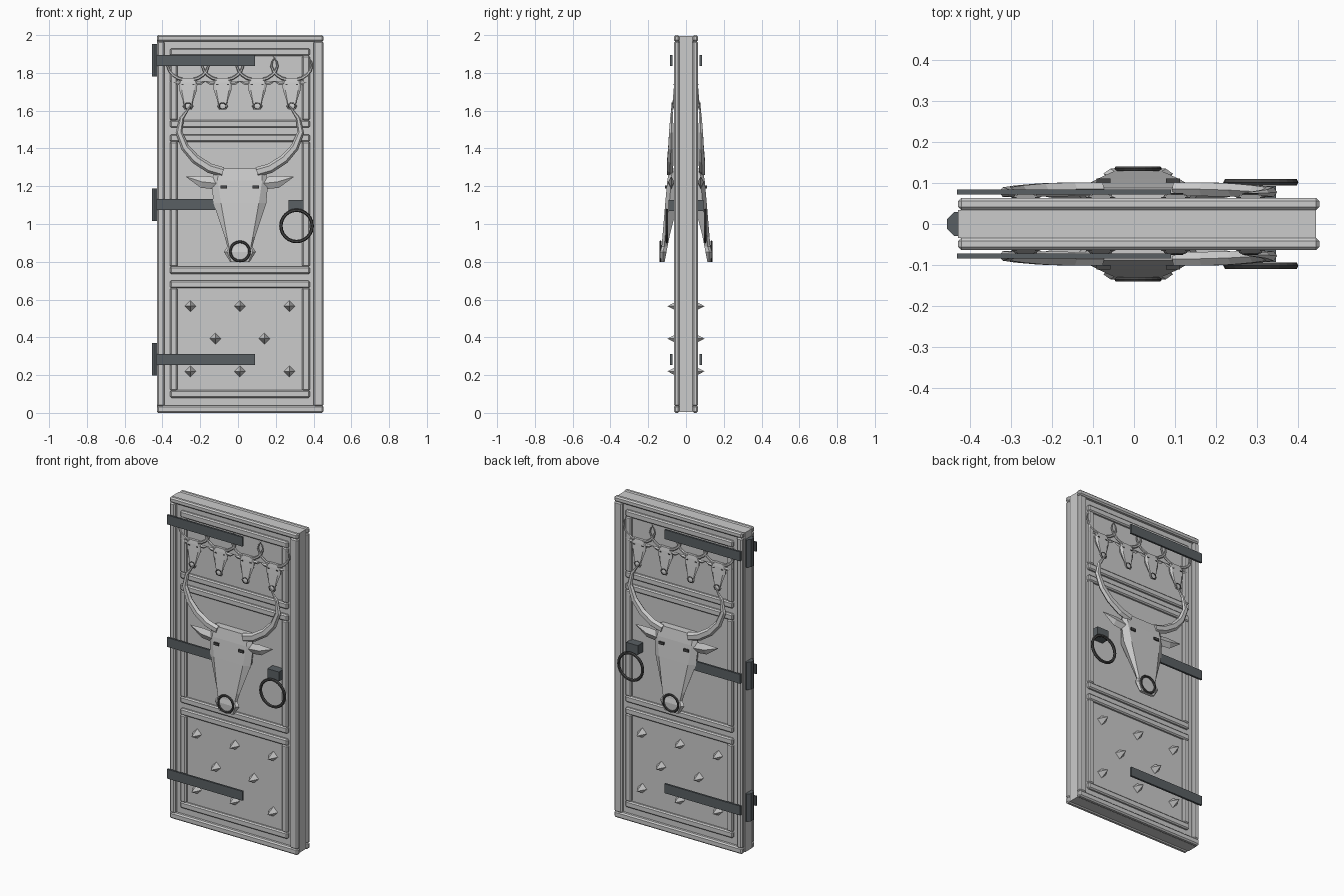
import bpy, bmesh
from math import sin, cos, pi
from mathutils import Vector

if "Cube" in bpy.data.objects:
    bpy.data.objects.remove(bpy.data.objects["Cube"])

def mat(name, c):
    m = bpy.data.materials.new(name)
    m.diffuse_color = (*c, 1)
    m.use_nodes = True
    m.node_tree.nodes["Principled BSDF"].inputs["Base Color"].default_value = m.diffuse_color
    return m
IRON = mat("iron", (0.10, 0.115, 0.125))
DARK = mat("dark_ring", (0.06, 0.06, 0.06))
CX = 0.01       # centre line of the leaf
BASE = 0.04     # panel surface distance from y = 0

def finish(name, bm, material=None, bevel=0, both=True):
    bmesh.ops.recalc_face_normals(bm, faces=bm.faces)
    me = bpy.data.meshes.new(name)
    bm.to_mesh(me)
    bm.free()
    ob = bpy.data.objects.new(name, me)
    bpy.context.collection.objects.link(ob)
    if material:
        me.materials.append(material)
    if bevel:
        b = ob.modifiers.new("bevel", 'BEVEL')
        b.width, b.segments = bevel, 1
    if both:        # same part on the back face
        m = ob.modifiers.new("mirror", 'MIRROR')
        m.use_axis = (False, True, False)
    return ob

def box(bm, x0, x1, y0, y1, z0, z1):
    vs = bmesh.ops.create_cube(bm, size=1)["verts"]
    for v in vs:
        v.co = Vector(((x0 + x1) / 2 + v.co.x * (x1 - x0),
                       (y0 + y1) / 2 + v.co.y * (y1 - y0),
                       (z0 + z1) / 2 + v.co.z * (z1 - z0)))

def loft(bm, rings, closed=False):
    rv = [[bm.verts.new(p) for p in r] for r in rings]
    n = len(rv[0])
    pairs = list(zip(rv, rv[1:])) + ([(rv[-1], rv[0])] if closed else [])
    for a, b in pairs:
        for i in range(n):
            j = (i + 1) % n
            bm.faces.new((a[i], a[j], b[j], b[i]))
    if not closed:
        bm.faces.new(rv[0])
        bm.faces.new(rv[-1])

def tube(bm, pts, radii, sides=6, closed=False, flat=1.0):
    """Sweep a polygon along a path lying roughly in the xz plane."""
    pts = [Vector(p) for p in pts]
    n, rings = len(pts), []
    for i, p in enumerate(pts):
        a = pts[i - 1] if (closed or i) else p
        b = pts[(i + 1) % n] if (closed or i < n - 1) else p
        side = (b - a).normalized().cross(Vector((0, 1, 0))).normalized()
        rings.append([p + radii[i] * (side * cos(2 * pi * k / sides)
                      + Vector((0, flat, 0)) * sin(2 * pi * k / sides)) for k in range(sides)])
    loft(bm, rings, closed)

def ring(bm, c, R, r, seg=24, sides=6):
    tube(bm, [(c[0] + R * cos(2 * pi * i / seg), c[1], c[2] + R * sin(2 * pi * i / seg))
              for i in range(seg)], [r] * seg, sides, True)

# Door slab and recessed panel surface
bm = bmesh.new()
box(bm, -0.43, 0.445, -0.034, 0.034, 0.005, 1.995)
finish("door_core", bm, both=False)
bm = bmesh.new()
box(bm, -0.40, 0.42, -BASE, -0.03, 0.03, 1.97)
finish("door_panel", bm)

# Outer frame bars
bm = bmesh.new()
for x0, x1 in ((-0.43, -0.39), (0.40, 0.453)):
    box(bm, x0, x1, -0.064, -0.034, 0.035, 1.968)
for z0, z1 in ((0.0, 0.04), (1.966, 2.0)):
    box(bm, -0.43, 0.453, -0.064, -0.034, z0, z1)
finish("outer_frame", bm, bevel=0.008)

# Moulding around each of the three panels
bm = bmesh.new()
for z0, z1 in ((0.08, 0.70), (0.735, 1.475), (1.51, 1.93)):
    for x0, x1 in ((-0.36, -0.32), (0.34, 0.38)):
        box(bm, x0, x1, -0.058, -0.034, z0 + 0.038, z1 - 0.038)
    for a, b in ((z0, z0 + 0.04), (z1 - 0.04, z1)):
        box(bm, -0.36, 0.38, -0.058, -0.034, a, b)
finish("panel_moulding", bm, bevel=0.007)

# Pyramid studs in the lower panel
bm = bmesh.new()
for x, z in [(CX + s * 0.262, h) for s in (-1, 0, 1) for h in (0.22, 0.565)] + [(-0.12, 0.393), (0.14, 0.393)]:
    y = -BASE
    tip = bm.verts.new((x, -0.098, z))
    b = [bm.verts.new((x + 0.03 * dx, y, z + 0.03 * dz)) for dx, dz in ((1, 0), (0, 1), (-1, 0), (0, -1))]
    for i in range(4):
        bm.faces.new((b[i], b[(i + 1) % 4], tip))
    bm.faces.new(b)
finish("studs", bm)

# Hinge straps and knuckles
bm, kn = bmesh.new(), bmesh.new()
for z in (0.283, 1.103, 1.866):
    box(bm, -0.432, 0.09, -0.084, -0.072, z - 0.029, z + 0.029)
    loft(kn, [[(-0.427 + 0.032 * cos(pi / 8 + k * pi / 4), 0.032 * sin(pi / 8 + k * pi / 4), z + dz)
               for k in range(8)] for dz in (-0.086, 0.086)])
finish("hinge_straps", bm, IRON)
finish("hinge_knuckles", kn, IRON, both=False)

# Pull ring and its bracket
bm = bmesh.new()
box(bm, 0.267, 0.347, -0.093, -0.035, 1.07, 1.128)
finish("handle_bracket", bm, IRON)
bm = bmesh.new()
ring(bm, (0.31, -0.102, 0.99), 0.083, 0.009)
finish("handle_ring", bm, DARK)

# Bull heads: z below crown, then (half width, depth) at back, cheek and front
SECTIONS = [
    (0.0,    .115, .00, .130, .030, .115, .045),
    (-.065,  .125, .00, .150, .035, .118, .056),
    (-.185,  .120, .00, .140, .045, .100, .067),
    (-.365,  .065, .045, .080, .068, .068, .082),
    (-.415,  .050, .055, .066, .072, .058, .086),
    (-.442,  .065, .060, .085, .080, .068, .092),
    (-.495,  .040, .070, .052, .080, .045, .090)]
HORN = [(.09, .042, -.02), (.16, .042, .00), (.235, .040, .048), (.29, .037, .11),
        (.322, .035, .19), (.308, .033, .265), (.255, .031, .34)]
HORN_R = [.026, .026, .025, .022, .018, .012, .002]
EAR = [(.12, .035, -.08), (.20, .035, -.072), (.285, .035, -.045)]

def bull(name, x, z, s):
    def P(w, d, h):
        return Vector((x + s * w, -BASE - 0.003 - s * d, z + s * h))
    bm = bmesh.new()
    loft(bm, [[P(-wb, db, h), P(-wm, dm, h), P(-wf, df, h), P(wf, df, h), P(wm, dm, h), P(wb, db, h)]
              for h, wb, db, wm, dm, wf, df in SECTIONS])
    finish(name + "_head", bm)
    bm, ey = bmesh.new(), bmesh.new()
    for m in (-1, 1):
        tube(bm, [P(m * w, d, h) for w, d, h in HORN], [s * r for r in HORN_R], 6, flat=0.75)
        tube(bm, [P(m * w, d, h) for w, d, h in EAR], [s * r for r in (.032, .032, .001)], 4, flat=0.5)
        e = P(m * .085, .062, -.10)
        box(ey, e.x - .017 * s, e.x + .017 * s, e.y - .006 * s, e.y + .01 * s, e.z - .008 * s, e.z + .008 * s)
    finish(name + "_horns_and_ears", bm)
    finish(name + "_eyes", ey, DARK)
    bm = bmesh.new()
    ring(bm, P(0, .092, -.44), .051 * s, .007 * s, 20)
    finish(name + "_nose_ring", bm, DARK)

bull("large_bull", CX, 1.295, 1.0)
for i, k in enumerate((-1.5, -0.5, 0.5, 1.5)):
    bull(f"small_bull_{i + 1}", CX + k * 0.183, 1.772, 0.335)
